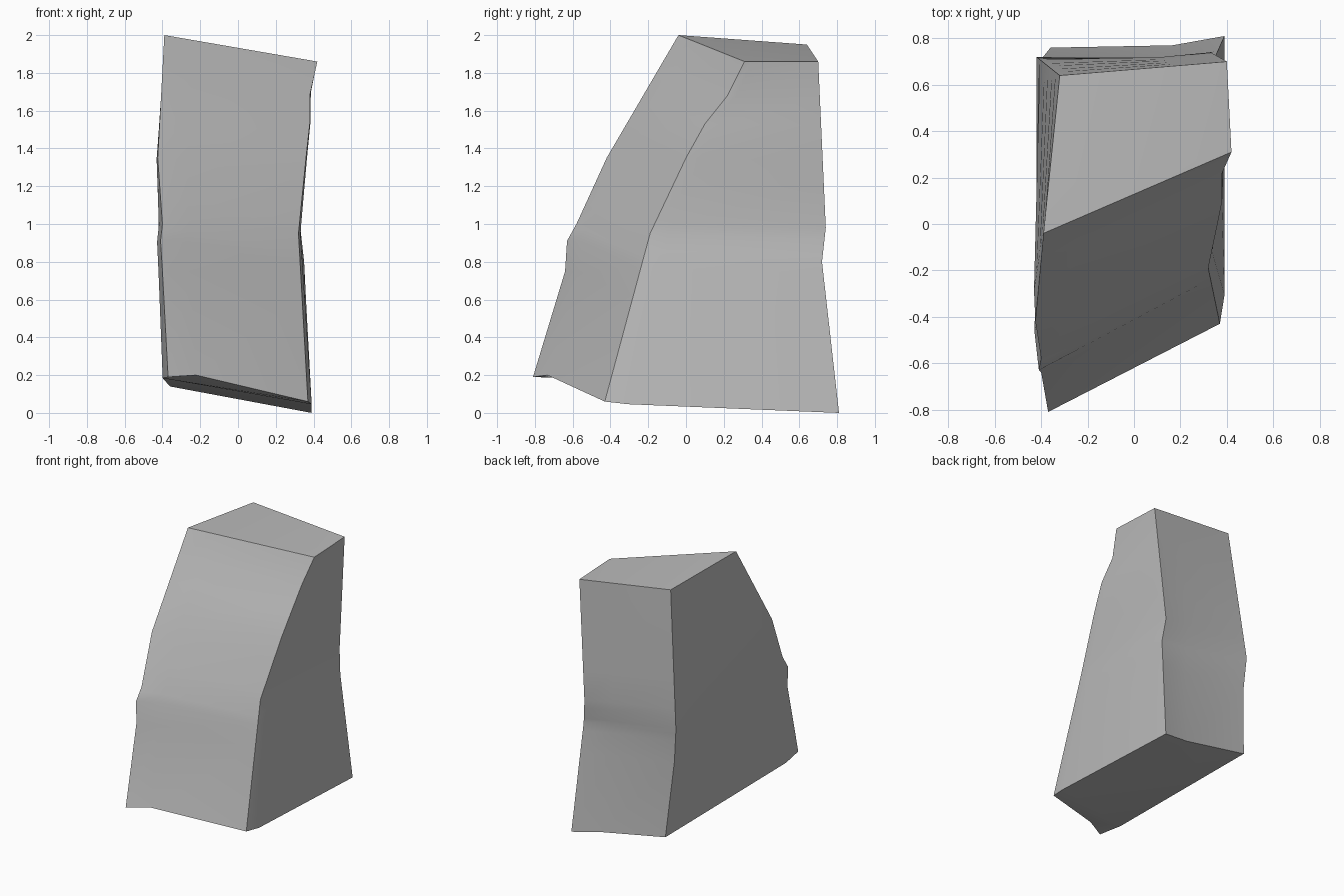
import bpy
import bmesh
from mathutils import Vector

cube = bpy.data.objects.get("Cube")
if cube:
    bpy.data.objects.remove(cube, do_unlink=True)

# Corner ridges of the stone, each from bottom to top
front_neg = [(-.37, -.81, .19), (-.4, -.64, .75), (-.41, -.63, .91),
             (-.4, -.58, 1), (-.425, -.42, 1.35), (-.39, -.04, 2)]
front_pos = [(.37, -.43, .06), (.32, -.19, .95), (.36, 0, 1.35),
             (.38, .1, 1.53), (.38, .22, 1.68), (.42, .31, 1.86)]
back_pos = [(.39, .81, 0), (.35, .72, .8), (.33, .74, .98), (.4, .7, 1.86)]
back_neg = [(-.36, .76, .14), (-.4, .71, .7), (-.42, .72, .95), (-.32, .64, 1.95)]
ridges = [[Vector(p) for p in r] for r in (front_neg, front_pos, back_pos, back_neg)]

# Chips along the bottom edge of each side: place between ridges, shift
chips = [(.2, Vector((0, 0, .036))), (.1, Vector((.018, 0, -.008))),
         (.3, Vector((0, -.025, 0))), (.88, Vector((-.03, 0, 0)))]


def fraction(ridge, point):
    return (point.z - ridge[0].z) / (ridge[-1].z - ridge[0].z)


def sample(ridge, t):
    for a, b in zip(ridge, ridge[1:]):
        ta, tb = fraction(ridge, a), fraction(ridge, b)
        if t <= tb + 1e-6:
            return a.lerp(b, (t - ta) / (tb - ta))
    return ridge[-1].copy()


def ring(t):
    corners = [sample(r, t) for r in ridges]
    points = []
    for i, (place, shift) in enumerate(chips):
        a, b = corners[i], corners[(i + 1) % len(corners)]
        points += [a, a.lerp(b, place) + shift * (1 - t)]
    return points


# One ring of vertices at every kink of every ridge
levels = sorted({round(fraction(r, p), 3) for r in ridges for p in r})
bm = bmesh.new()
rings = [[bm.verts.new(p) for p in ring(t)] for t in levels]
count = len(rings[0])
for low, high in zip(rings, rings[1:]):
    for i in range(count):
        j = (i + 1) % count
        bm.faces.new((low[i], low[j], high[j], high[i]))

# Underside and sloping top
caps = [bm.faces.new(rings[0][::-1]), bm.faces.new(rings[-1])]
bmesh.ops.triangulate(bm, faces=caps)
bmesh.ops.recalc_face_normals(bm, faces=bm.faces)

mesh = bpy.data.meshes.new("stone_block")
bm.to_mesh(mesh)
bm.free()
stone = bpy.data.objects.new("stone_block", mesh)
bpy.context.collection.objects.link(stone)

# Plain grey stone
grey = bpy.data.materials.new("stone_grey")
grey.use_nodes = True
colour = (.5, .5, .5, 1)
grey.diffuse_color = colour
grey.node_tree.nodes["Principled BSDF"].inputs["Base Color"].default_value = colour
mesh.materials.append(grey)

bpy.ops.object.select_all(action="DESELECT")
stone.select_set(True)
bpy.context.view_layer.objects.active = stone
bpy.ops.object.shade_smooth_by_angle(angle=.52)
